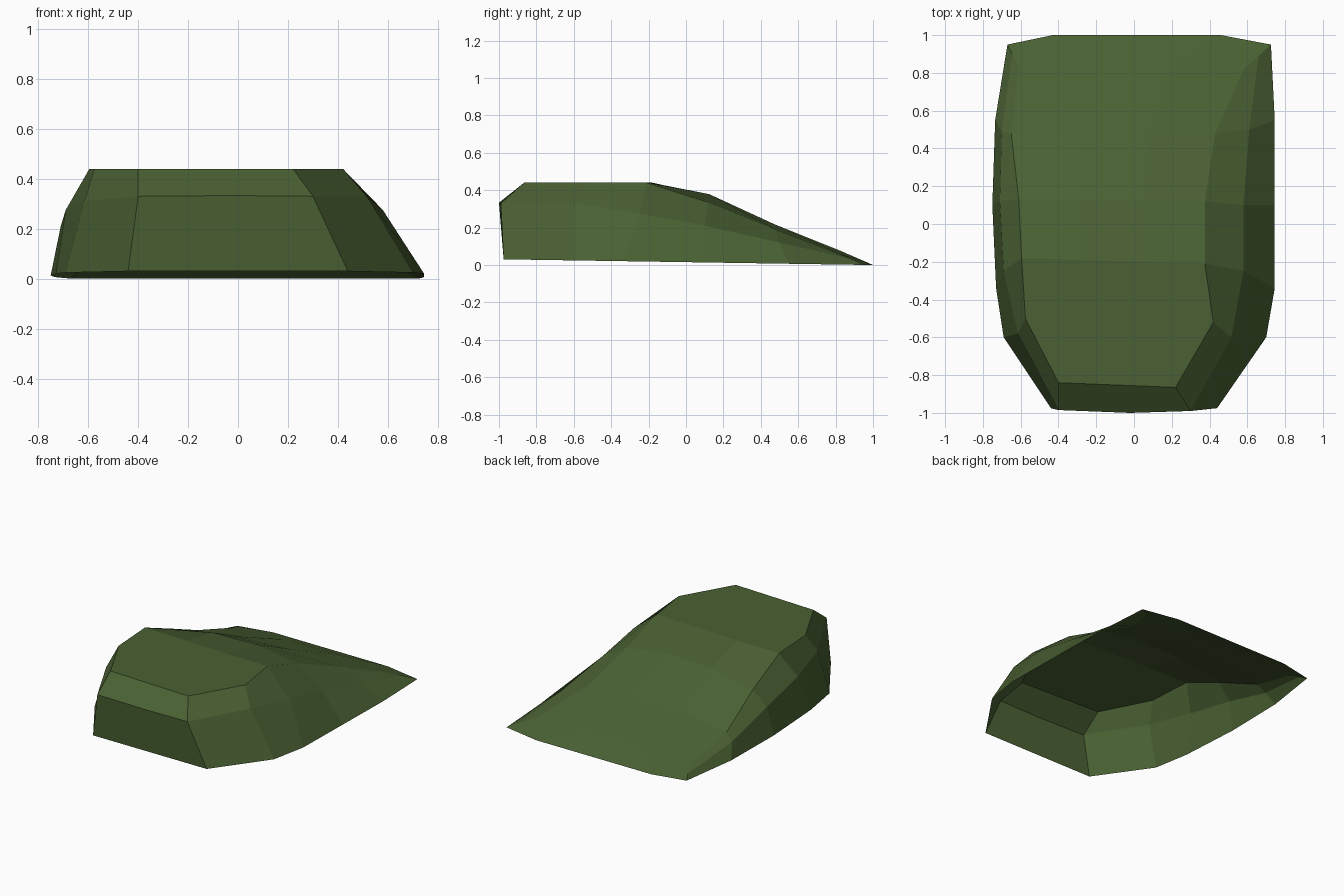
import bpy, bmesh
from mathutils import Vector

if "Cube" in bpy.data.objects:
    bpy.data.objects.remove(bpy.data.objects["Cube"])

# Colour
green = bpy.data.materials.new("moss green")
green.diffuse_color = (0.068, 0.118, 0.033, 1)
green.use_nodes = True
green.node_tree.nodes["Principled BSDF"].inputs["Base Color"].default_value = green.diffuse_color


# Rails run from the front (-y) to the back (+y)
def ground(points):
    return [Vector((x, y, 0.015 - 0.0155 * y)) for x, y in points]


def rail(points):
    return [Vector(p) for p in points]


base_left = ground([(-.44, -.975), (-.69, -.60), (-.73, -.34), (-.75, .10), (-.735, .55), (-.67, .95)])
base_right = ground([(.44, -.975), (.70, -.60), (.745, -.34), (.745, .10), (.745, .55), (.725, .95)])
mid_left = rail([(-.40, -.985, .33), (-.615, -.58, .31), (-.69, -.25, .275),
                 (-.71, .12, .21), (-.70, .49, .105), (-.645, .90, .024)])
mid_right = rail([(.30, -.99, .33), (.515, -.60, .33), (.58, -.25, .275),
                  (.58, .10, .21), (.61, .50, .12), (.66, .89, .03)])
top_left = rail([(-.40, -.84, .44), (-.575, -.50, .44), (-.595, -.18, .44),
                 (-.61, .13, .31), (-.65, .48, .155), (-.61, .83, .05)])
top_right = rail([(.22, -.865, .44), (.42, -.52, .44), (.375, -.21, .44),
                  (.375, .12, .335), (.43, .48, .19), (.58, .82, .06)])


# Inner rails give the rear slope a slight crown
def inner(t):
    crown = [0, 0, 0, .052, .036, .02]
    return [a.lerp(b, t) + Vector((0, 0, c)) for a, b, c in zip(top_left, top_right, crown)]


rails = [base_left, mid_left, top_left, inner(.33), inner(.67), top_right, mid_right, base_right]

bm = bmesh.new()
grid = [[bm.verts.new(p) for p in r] for r in rails]

# Flanks, flat top and rear slope
for a, b in zip(grid, grid[1:]):
    for i in range(5):
        bm.faces.new((a[i], b[i], b[i + 1], a[i + 1]))

# Front wall and its bevel
front = [r[0] for r in grid]
prow = bm.verts.new((-.02, -1, .333))
bm.faces.new((front[0], front[7], front[6], prow, front[1]))
bm.faces.new((front[1], prow, front[6], front[5], front[4], front[3], front[2]))

# Thin rear lip
back = [r[-1] for r in grid]
lip_left = bm.verts.new((-.43, 1, 0))
lip_right = bm.verts.new((.46, 1, 0))
bm.faces.new((back[3], back[4], lip_right, lip_left))
bm.faces.new((back[0], back[1], back[2], back[3], lip_left))
bm.faces.new((back[4], back[5], back[6], back[7], lip_right))

# Open-bottomed shell, normals outward
bmesh.ops.recalc_face_normals(bm, faces=bm.faces[:])
bm.normal_update()
if sum(f.normal.z * f.calc_area() for f in bm.faces) < 0:
    bmesh.ops.reverse_faces(bm, faces=bm.faces[:])

mesh = bpy.data.meshes.new("shell")
bm.to_mesh(mesh)
bm.free()
mesh.materials.append(green)
shell = bpy.data.objects.new("shell", mesh)
bpy.context.collection.objects.link(shell)
